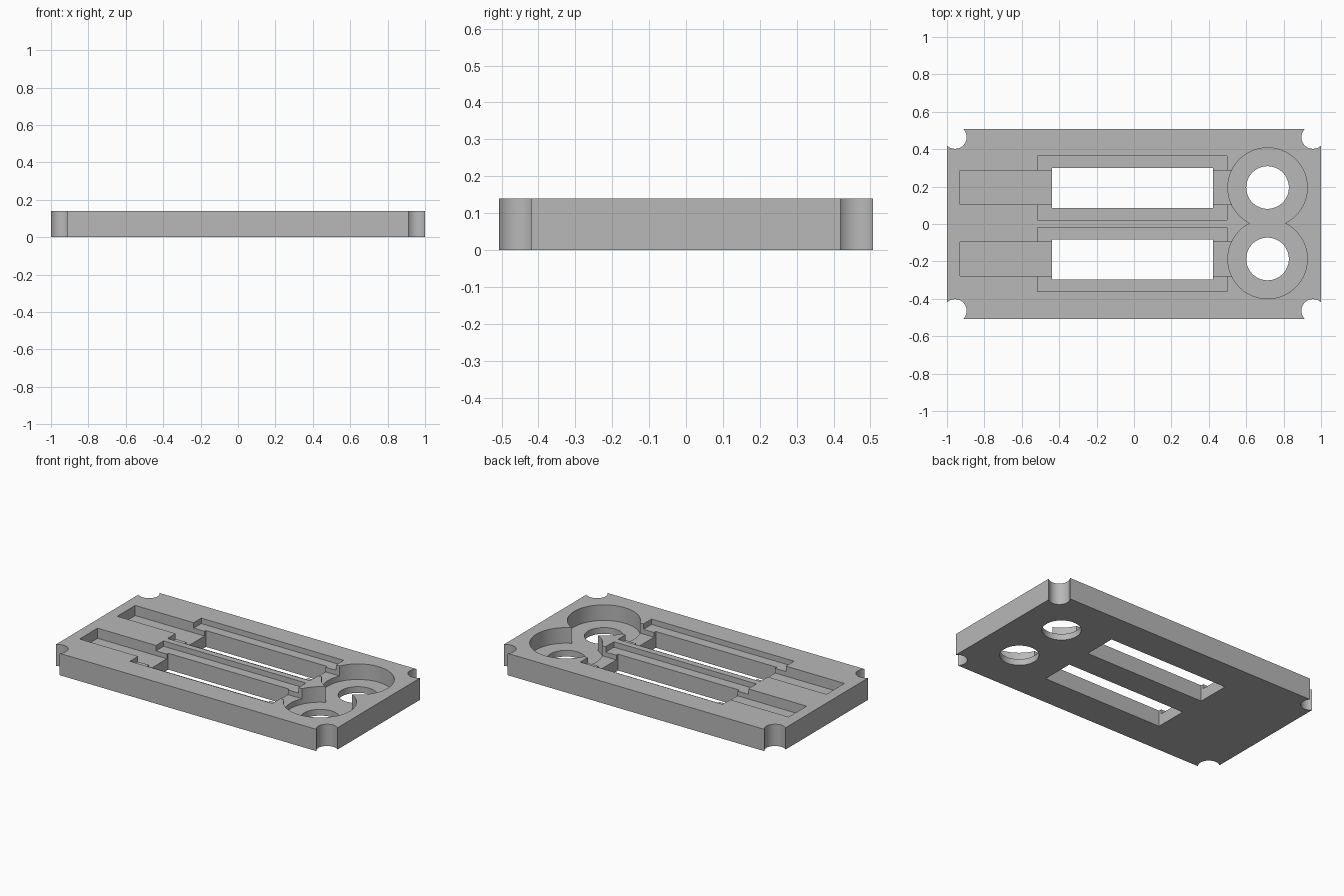
import bpy

cube = bpy.data.objects.get("Cube")
if cube:
    bpy.data.objects.remove(cube, do_unlink=True)

TOP = 0.14          # plate thickness
OVER = 0.05         # cutter overshoot
SHOULDER_Z = 0.105  # floor heights of the recesses
CHANNEL_Z = 0.075
POCKET_Z = 0.04

grey = bpy.data.materials.new("plain grey")
grey.use_nodes = True
colour = (0.48, 0.48, 0.48, 1)
grey.diffuse_color = colour
grey.node_tree.nodes["Principled BSDF"].inputs["Base Color"].default_value = colour


def box(name, x0, x1, y0, y1, z0, z1):
    bpy.ops.mesh.primitive_cube_add(
        size=1, location=((x0 + x1) / 2, (y0 + y1) / 2, (z0 + z1) / 2))
    ob = bpy.context.object
    ob.name = name
    ob.scale = (x1 - x0, y1 - y0, z1 - z0)
    bpy.ops.object.transform_apply(location=True, rotation=False, scale=True)
    ob.data.materials.append(grey)
    return ob


def slot(name, x0, x1, yc, half, floor):
    return box(name, x0, x1, yc - half, yc + half, floor, TOP + OVER)


def bore(name, x, y, radius, floor):
    bpy.ops.mesh.primitive_cylinder_add(
        vertices=64, radius=radius, depth=TOP + OVER - floor,
        location=(x, y, (TOP + OVER + floor) / 2))
    ob = bpy.context.object
    ob.name = name
    ob.data.materials.append(grey)
    return ob


plate = box("plate", -1, 1, -0.507, 0.507, 0, TOP)
cutters = []

# Two matching tracks: channel, shoulder, window, round pocket and hole
for yc in (0.195, -0.187):
    cutters += [
        slot("shoulder", -0.515, 0.497, yc - 0.003, 0.171, SHOULDER_Z),
        slot("channel", -0.93, 0.65, yc, 0.091, CHANNEL_Z),
        bore("pocket", 0.714, yc, 0.2125, POCKET_Z),
        slot("window", -0.438, 0.422, yc - 0.002, 0.107, -OVER),
        bore("hole", 0.714, yc, 0.114, -OVER),
    ]

# Round notches at the four corners
for sx in (-1, 1):
    for sy in (-1, 1):
        cutters.append(bore("corner_notch", sx * 0.957, sy * 0.464, 0.062, -OVER))

# Cut everything out of the plate
bpy.ops.object.select_all(action='DESELECT')
plate.select_set(True)
bpy.context.view_layer.objects.active = plate
for cutter in cutters:
    cutter.hide_render = True
    mod = plate.modifiers.new("cut", 'BOOLEAN')
    mod.operation = 'DIFFERENCE'
    mod.solver = 'EXACT'
    mod.object = cutter
    bpy.ops.object.modifier_apply(modifier=mod.name)
    bpy.data.objects.remove(cutter, do_unlink=True)

bpy.ops.object.shade_smooth_by_angle()
